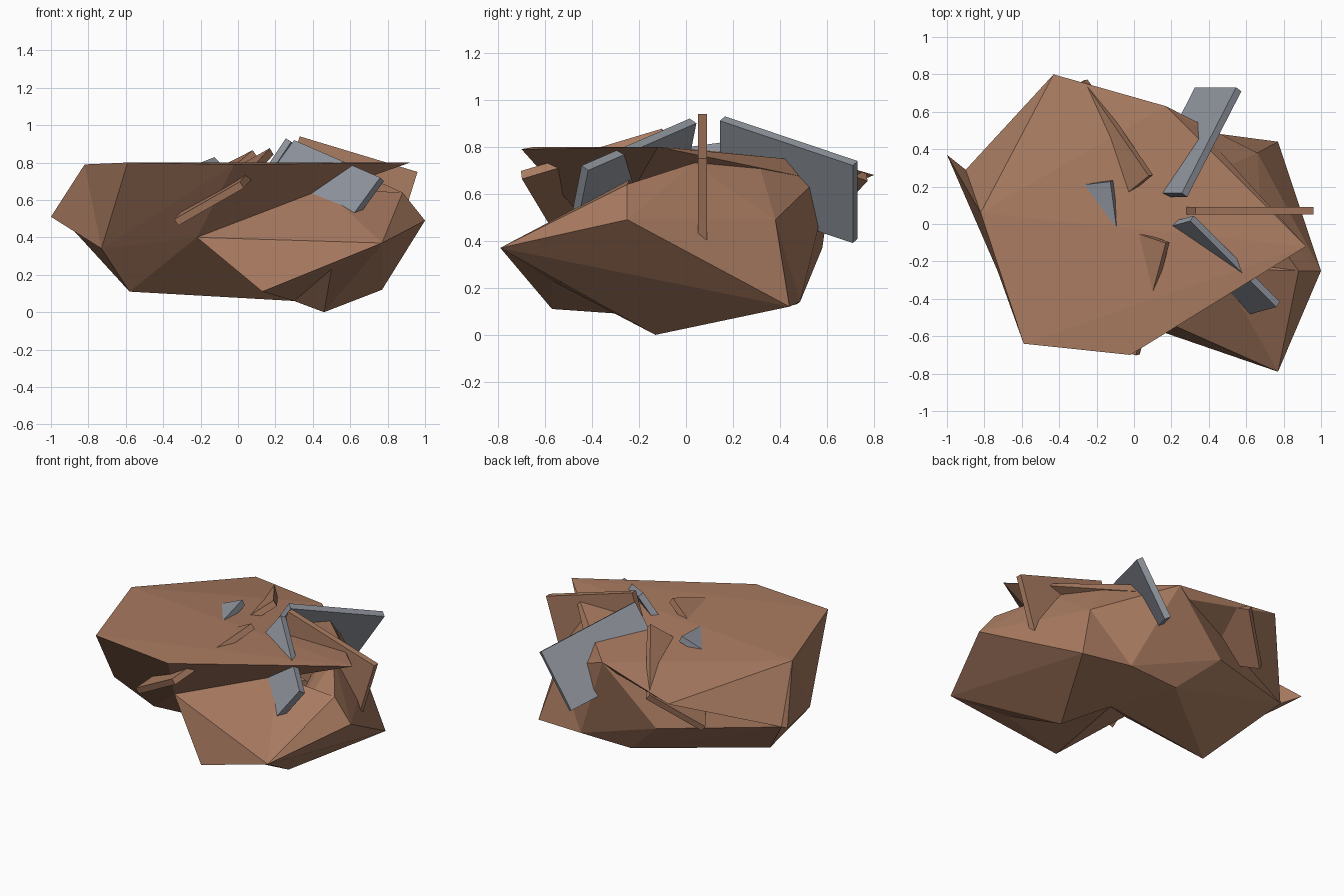
import bpy, bmesh
from mathutils import Vector

if "Cube" in bpy.data.objects:
    bpy.data.objects.remove(bpy.data.objects["Cube"])


def colour(name, rgb):
    m = bpy.data.materials.new(name)
    m.diffuse_color = (*rgb, 1)
    m.use_nodes = True
    m.node_tree.nodes["Principled BSDF"].inputs["Base Color"].default_value = m.diffuse_color
    return m


brown = colour("brown", (0.40, 0.20, 0.12))
slate = colour("slate", (0.28, 0.30, 0.34))


def hull(name, points, mat=brown):
    """Flat-faced convex solid around a few corner points."""
    bm = bmesh.new()
    for p in points:
        bm.verts.new(p)
    res = bmesh.ops.convex_hull(bm, input=bm.verts[:])
    loose = {g for g in res["geom_interior"] if isinstance(g, bmesh.types.BMVert)}
    bmesh.ops.delete(bm, geom=list(loose), context="VERTS")
    bmesh.ops.recalc_face_normals(bm, faces=bm.faces[:])
    me = bpy.data.meshes.new(name)
    bm.to_mesh(me)
    bm.free()
    me.materials.append(mat)
    ob = bpy.data.objects.new(name, me)
    bpy.context.collection.objects.link(ob)
    return ob


def slab(name, corner, long, short, mat=brown, thick=0.04):
    """Rectangular plate from a top corner, a long edge and a short edge."""
    a, l, s = Vector(corner), Vector(long), Vector(short)
    n = l.cross(s).normalized() * thick / 2
    return hull(name, [a + i * l + j * s + k * n
                       for i in (0, 1) for j in (0, 1) for k in (-1, 1)], mat)


# corners shared between the pieces of the rock
ridge_end = (0.92, -0.12, 0.80)
brow = (0.88, -0.25, 0.64)
notch = (-0.22, -0.35, 0.40)
front_tip = (0.77, -0.79, 0.37)
right_tip = (1.0, -0.25, 0.49)
back_upper = (0.66, 0.38, 0.49)
back_lower = (0.43, 0.485, 0.14)
back_top = (0.17, 0.63, 0.73)
back_step = (0.35, 0.51, 0.67)
back_dent = (-0.19, 0.58, 0.37)
left_top = (-0.82, 0.06, 0.79)
left_back = (-0.90, 0.29, 0.46)
left_low = (-0.73, -0.25, 0.34)
valley = (0.30, 0.14, 0.06)
foot = (0.13, -0.57, 0.11)
chin = (0.50, -0.57, 0.23)

# broad upper rock with its overhanging front edge
hull("upper_rock", [(-0.59, -0.64, 0.80), (-0.02, -0.70, 0.79), ridge_end, left_top,
                    (-0.43, 0.80, 0.68), back_top, back_step,
                    left_back, left_low, notch])
hull("left_base", [left_back, left_low, (-0.58, -0.05, 0.11), (0.07, 0.47, 0.13),
                   back_lower, back_dent, valley, notch])
hull("back_face", [back_top, back_step, back_upper, back_lower, back_dent,
                   left_back, valley, notch])
hull("left_spur", [(-1.0, 0.37, 0.51), left_top, left_back, left_low])

# lower rock at the front right
hull("front_base", [notch, front_tip, brow, (0.46, -0.24, 0.66), foot, chin, valley])
hull("right_base", [front_tip, right_tip, (0.46, -0.13, 0.0), chin,
                    (0.77, 0.44, 0.12), back_upper, back_lower, valley])
hull("right_shoulder", [brow, right_tip, back_upper, front_tip, valley, back_step,
                        (0.68, 0.03, 0.73), (0.50, 0.31, 0.73)])

# ring of slabs leaning outward, alternating brown and grey
slab("right_slab", (0.33, 0.07, 0.94), (0.63, 0, -0.19), (-0.11, 0, -0.35))
slab("back_right_slab", (0.27, 0.155, 0.92), (0.29, 0.565, -0.19), (-0.22, 0, -0.33), slate)
slab("back_left_slab", (0.09, 0.26, 0.85), (-0.35, 0.51, -0.18), (-0.26, -0.21, -0.22))
slab("left_slab", (-0.12, 0.23, 0.81), (-0.60, -0.07, -0.24), (0.05, -0.37, -0.05), slate)
slab("front_slab", (0.18, -0.10, 0.86), (-0.16, -0.60, -0.18), (-0.35, 0.12, -0.20))
slab("front_right_slab", (0.31, 0.03, 0.91), (0.46, -0.46, -0.20), (-0.22, -0.06, -0.30), slate)
